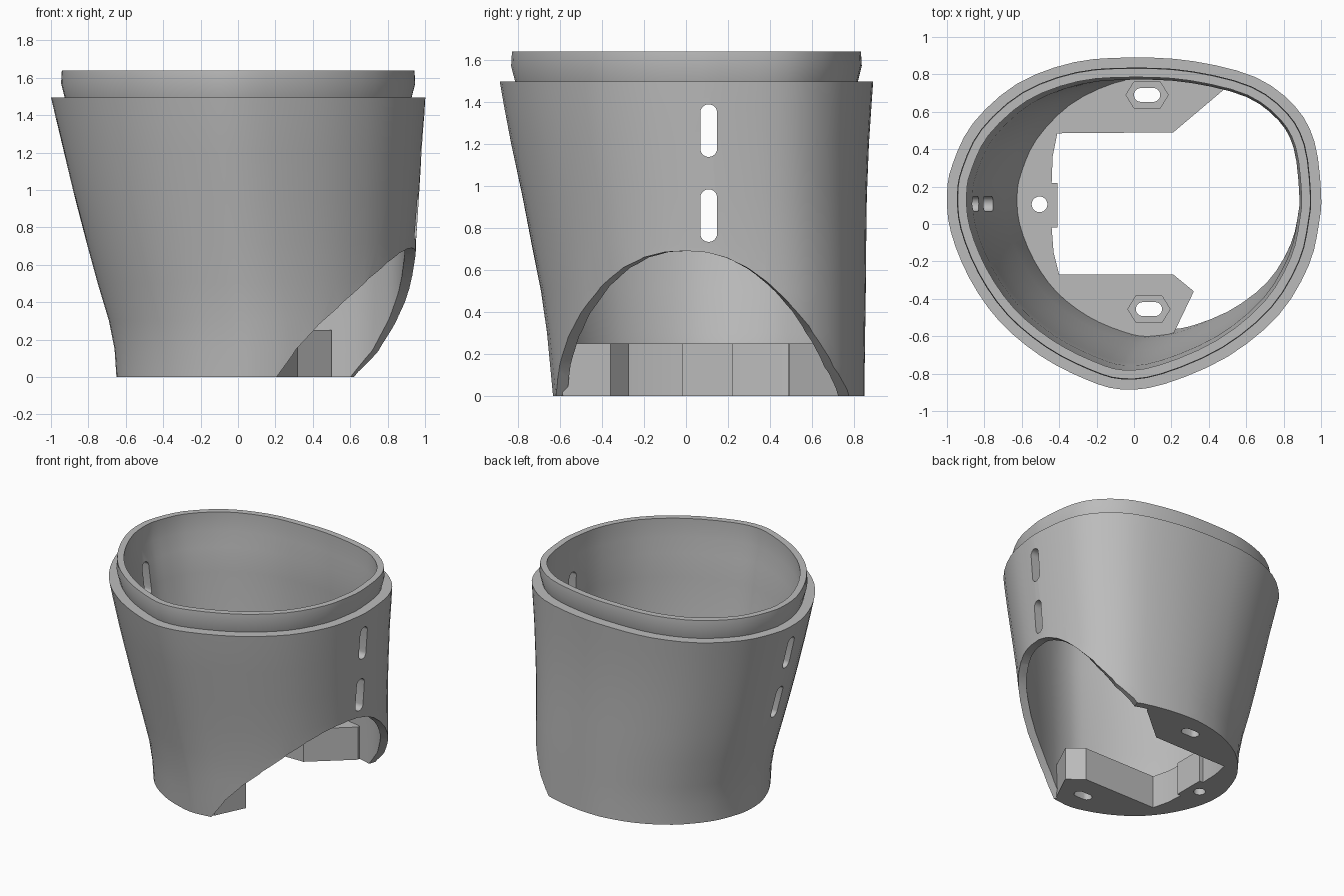
import bpy, bmesh, math
from mathutils import Vector

cube = bpy.data.objects.get("Cube")
if cube:
    bpy.data.objects.remove(cube)

grey = bpy.data.materials.new("plain grey")
grey.use_nodes = True
grey.diffuse_color = (0.5, 0.5, 0.5, 1)
grey.node_tree.nodes["Principled BSDF"].inputs["Base Color"].default_value = (0.5, 0.5, 0.5, 1)

# Egg-shaped outline, counter-clockwise, normalised to about one unit each way
EGG = [(1, .17), (.965, .44), (.86, .63), (.65, .785), (.32, .87), (0, .89),
       (-.32, .865), (-.625, .75), (-.86, .54), (-.97, .32), (-1, .16),
       (-.98, -.04), (-.88, -.29), (-.72, -.52), (-.5, -.705), (-.26, -.83),
       (-.065, -.885), (.165, -.855), (.5, -.71), (.775, -.485), (.935, -.22), (.99, .01)]

# Wall sections: height, left x, right x, front y, back y, wall thickness
WALL = [(0, -.65, .93, -.63, .85, .055), (.15, -.66, .935, -.645, .85, .055),
        (.3, -.69, .94, -.66, .852, .055), (.5, -.75, .945, -.69, .855, .055),
        (.72, -.81, .95, -.735, .857, .06), (.95, -.87, .965, -.78, .86, .07),
        (1.2, -.93, .98, -.835, .87, .09), (1.38, -.973, .993, -.87, .882, .11),
        (1.495, -1, 1, -.89, .89, .105)]


def smooth_loop(pts, steps=3):
    """Closed Catmull-Rom curve through the points."""
    out, n = [], len(pts)
    p = [Vector(q) for q in pts]
    for i in range(n):
        a, b, c, d = (p[(i + k) % n] for k in (-1, 0, 1, 2))
        for s in range(steps):
            t = s / steps
            out.append(.5 * (2 * b + (c - a) * t + (2 * a - 5 * b + 4 * c - d) * t ** 2
                             + (3 * b - a - 3 * c + d) * t ** 3))
    return out


LOOP = smooth_loop(EGG)


def ring(section, inset, z=None):
    """Outline fitted to a section's bounds and moved inwards."""
    h, x0, x1, y0, y1, _ = section
    skew = .1 * (1 - h / 1.495)  # the -x bulge sits further forward low down
    pts = [Vector(((x0 + x1) / 2 + p.x * (x1 - x0) / 2,
                   (y0 + y1) / 2 + p.y / .89 * (y1 - y0) / 2 - skew * max(0, -p.x)))
           for p in LOOP]
    out = []
    for i, p in enumerate(pts):
        t = (pts[(i + 1) % len(pts)] - pts[i - 1]).normalized()
        out.append((p.x - t.y * inset, p.y + t.x * inset, h if z is None else z))
    return out


def wall_point(y, z):
    """Point and outward normal on the outer +x wall at a given y and height."""
    h = max(0, z)
    a, b = next((a, b) for a, b in zip(WALL, WALL[1:]) if h <= b[0])
    t = (h - a[0]) / (b[0] - a[0])
    pts = ring([u + (v - u) * t for u, v in zip(a, b)], 0, z)
    for i, q in enumerate(pts):
        p = pts[i - 1]
        if p[1] <= y < q[1]:
            p, q = Vector(p), Vector(q)
            d = (q - p).normalized()
            return p.lerp(q, (y - p.y) / (q.y - p.y)), Vector((d.y, -d.x, 0))


def finish(name, bm):
    bmesh.ops.recalc_face_normals(bm, faces=bm.faces)
    mesh = bpy.data.meshes.new(name)
    bm.to_mesh(mesh)
    bm.free()
    mesh.materials.append(grey)
    obj = bpy.data.objects.new(name, mesh)
    bpy.context.collection.objects.link(obj)
    return obj


def loft(name, rings, closed):
    """Skin rings; closed joins last to first, otherwise the ends are capped."""
    bm = bmesh.new()
    vs = [[bm.verts.new(c) for c in r] for r in rings]
    n = len(vs[0])
    for k in range(len(vs) if closed else len(vs) - 1):
        a, b = vs[k], vs[(k + 1) % len(vs)]
        for i in range(n):
            bm.faces.new((a[i], a[(i + 1) % n], b[(i + 1) % n], b[i]))
    if not closed:
        bm.faces.new(vs[0])
        bm.faces.new(vs[-1])
    return finish(name, bm)


def prism(name, pts, lo, hi, axis="z"):
    """Extrude a flat polygon along z, or a (y, z) polygon along x."""
    place = (lambda a, b, h: (a, b, h)) if axis == "z" else (lambda a, b, h: (h, a, b))
    return loft(name, [[place(a, b, h) for a, b in pts] for h in (lo, hi)], False)


def capsule(cx, cy, rx, ry, steps=32):
    """Outline of a slot with round ends; equal radii give a circle."""
    r, pts = min(rx, ry), []
    for k in range(steps):
        a = math.tau * (k + .5) / steps
        c, s = math.cos(a), math.sin(a)
        pts.append((cx + r * c + math.copysign(rx - r, c), cy + r * s + math.copysign(ry - r, s)))
    return pts


def carve(obj, tools, operation="DIFFERENCE"):
    """Apply boolean tools, then discard them."""
    for t in tools:
        m = obj.modifiers.new("cut", "BOOLEAN")
        m.operation, m.solver, m.object = operation, "EXACT", t
    bpy.context.view_layer.update()
    dg = bpy.context.evaluated_depsgraph_get()
    mesh = bpy.data.meshes.new_from_object(obj.evaluated_get(dg))
    obj.modifiers.clear()
    obj.data = mesh
    mesh.materials.clear()
    mesh.materials.append(grey)
    for t in tools:
        bpy.data.objects.remove(t)


# Hollow shell: outside up, ledge, raised lip, inside down
top = WALL[-1]
rings = [ring(s, 0) for s in WALL]
rings += [ring(top, i, z) for i, z in ((.073, 1.495), (.054, 1.57), (.058, 1.638), (.105, 1.638))]
rings += [ring(s, s[5]) for s in reversed(WALL)]
shell = loft("shell", rings, True)

# Arched opening low on the +x side, cut square to the wall
arch = [(-.618, -.1), (-.618, 0), (-.6, .15), (-.56, .28), (-.5, .395), (-.4, .525),
        (-.3, .61), (-.2, .66), (-.1, .685), (0, .69), (.1, .683), (.2, .655),
        (.3, .605), (.4, .53), (.5, .43), (.6, .305), (.7, .14), (.775, 0), (.775, -.1)]
edge = [wall_point(y, z) for y, z in arch]
outside = [p + n * .03 for p, n in edge]
arch_cutter = loft("arch_cutter", [[p - n * .1 for p, n in edge], outside,
                                   [(1.5, p.y, p.z) for p in outside]], False)
# Two vertical slots through both side walls
slots = [prism("slot_cutter", capsule(.108, z, .04, .125), -1.3, 1.3, "x") for z in (.858, 1.262)]
carve(shell, [arch_cutter] + slots)

# U-shaped mounting floor, trimmed to the wall
outline = [(.21, .49), (-.41, .485), (-.435, .36), (-.44, .22), (-.41, .22), (-.41, -.02),
           (-.44, -.02), (-.43, -.15), (-.4, -.27), (.21, -.27), (.32, -.36), (.2, -.61),
           (.15, -.9), (-.9, -.9), (-.9, 1), (.5, 1), (.5, .735)]
floor = prism("mounting_floor", outline, 0, .25)
plug = loft("plug", [ring(WALL[0], .03, -.1)] + [ring(s, .03) for s in WALL[:4]], False)
carve(floor, [plug], "INTERSECT")

# Screw hole, and slots with hexagonal recesses
holes = [prism("hole_cutter", capsule(-.505, .105, .042, .042), -.1, .4)]
for x, y in ((.07, .69), (.08, -.455)):
    holes.append(prism("slot_cutter", capsule(x, y, .07, .037), -.1, .4))
    hexagon = [(x + a, y + b) for a, b in ((.113, 0), (.07, .07), (-.07, .07),
                                           (-.113, 0), (-.07, -.07), (.07, -.07))]
    holes.append(prism("recess_cutter", hexagon, .13, .4))
carve(floor, holes)

# Smooth walls with crisp edges
bpy.ops.object.select_all(action="DESELECT")
for obj in (shell, floor):
    obj.select_set(True)
    bpy.context.view_layer.objects.active = obj
bpy.ops.object.shade_smooth_by_angle(angle=math.radians(30))
